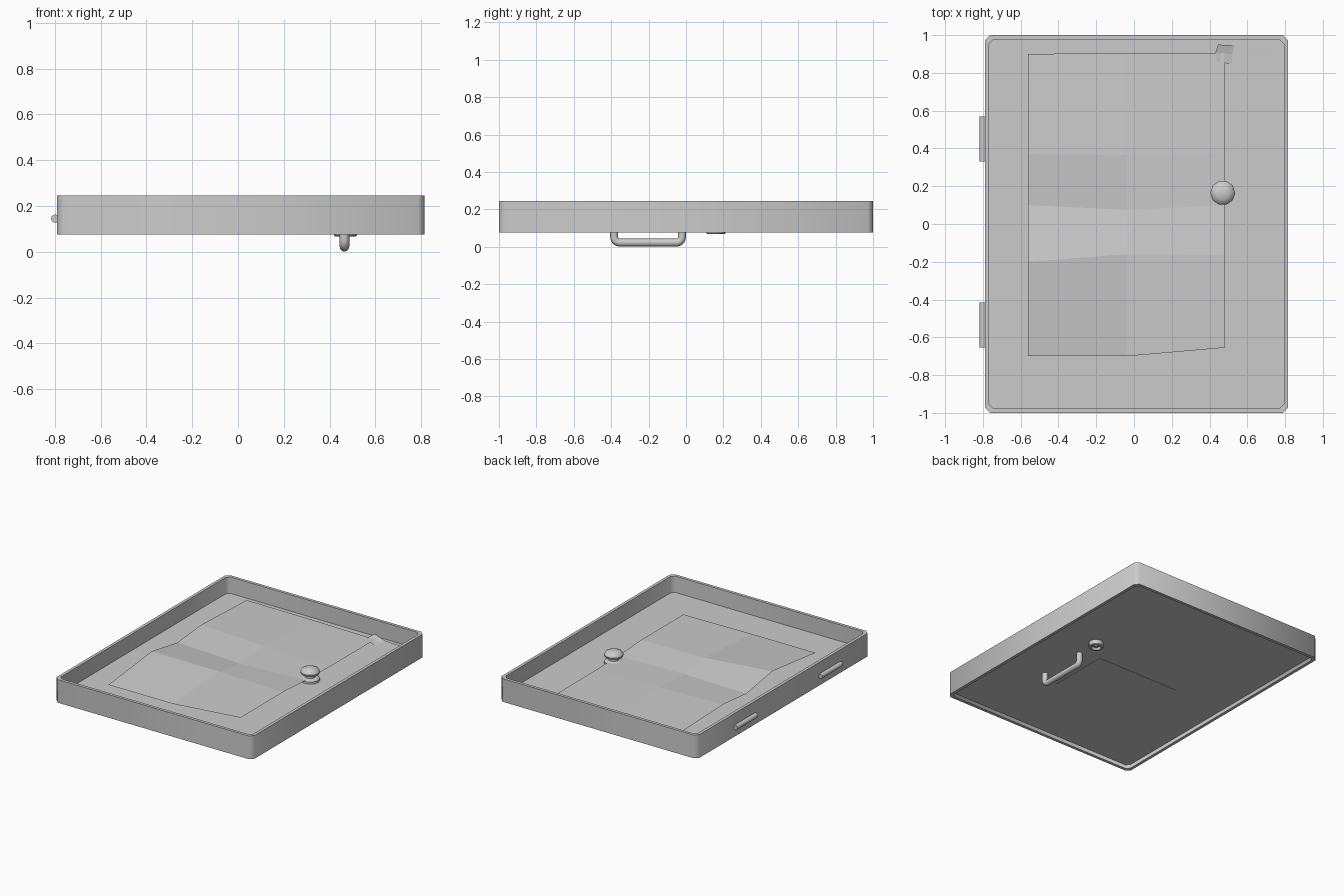
import bpy, bmesh, math

if "Cube" in bpy.data.objects:
    bpy.data.objects.remove(bpy.data.objects["Cube"])


def finish(name, bm, smooth=None, recalc=True):
    if recalc:
        bmesh.ops.recalc_face_normals(bm, faces=bm.faces)
    me = bpy.data.meshes.new(name)
    bm.to_mesh(me)
    bm.free()
    ob = bpy.data.objects.new(name, me)
    bpy.context.collection.objects.link(ob)
    if smooth:
        bpy.ops.object.select_all(action='DESELECT')
        ob.select_set(True)
        bpy.context.view_layer.objects.active = ob
        bpy.ops.object.shade_smooth_by_angle(angle=math.radians(smooth))
    return ob


def chamfered(x0, x1, y0, y1, c):
    return [(x0 + c, y0), (x1 - c, y0), (x1, y0 + c), (x1, y1 - c),
            (x1 - c, y1), (x0 + c, y1), (x0, y1 - c), (x0, y0 + c)]


def loft(name, rings, cyclic=False, caps=False, smooth=None):
    """Bridge successive rings of points with quads."""
    bm = bmesh.new()
    vs = [[bm.verts.new(p) for p in r] for r in rings]
    n = len(rings[0])
    pairs = list(zip(vs, vs[1:])) + ([(vs[-1], vs[0])] if cyclic else [])
    for a, b in pairs:
        for i in range(n):
            j = (i + 1) % n
            bm.faces.new((a[i], a[j], b[j], b[i]))
    if caps:
        bm.faces.new(vs[0][::-1])
        bm.faces.new(vs[-1])
    return finish(name, bm, smooth)


def lathe(name, profile, cx, cy, sides, smooth=40):
    rings = [[(cx + r * math.cos(2 * math.pi * i / sides),
               cy + r * math.sin(2 * math.pi * i / sides), z)
              for i in range(sides)] for r, z in profile]
    return loft(name, rings, caps=True, smooth=smooth)


def sheet(name, rows):
    """Open folded sheet from a grid of points."""
    bm = bmesh.new()
    g = [[bm.verts.new(p) for p in r] for r in rows]
    for a, b in zip(g, g[1:]):
        for i in range(len(a) - 1):
            bm.faces.new((a[i], a[i + 1], b[i + 1], b[i]))
    return finish(name, bm, recalc=False)


# Door frame: chamfered hollow rim
OUT = chamfered(-0.79, 0.815, -1, 1, 0.028)
INN = chamfered(-0.768, 0.793, -0.978, 0.978, 0.024)
at = lambda ring, z: [(x, y, z) for x, y in ring]
loft("door_frame", [at(OUT, 0.075), at(OUT, 0.245), at(INN, 0.245), at(INN, 0.075)],
     cyclic=True, smooth=60)

# Door panel, set up from the lower edge of the frame
PAN = chamfered(-0.769, 0.794, -0.979, 0.979, 0.024)
loft("door_panel", [at(PAN, 0.103), at(PAN, 0.125)], caps=True)

# Folded paper lying inside the door
sheet("folded_paper", [
    [(-0.56, -0.70, 0.145), (-0.04, -0.70, 0.145), (0.48, -0.655, 0.165)],
    [(-0.56, -0.20, 0.20), (-0.04, -0.16, 0.175), (0.48, -0.165, 0.165)],
    [(-0.56, 0.10, 0.15), (-0.04, 0.075, 0.145), (0.48, 0.10, 0.15)],
    [(-0.56, 0.37, 0.175), (-0.04, 0.365, 0.16), (0.48, 0.37, 0.145)],
    [(-0.56, 0.90, 0.155), (-0.04, 0.905, 0.15), (0.48, 0.905, 0.143)]])

# Tape strip at the paper corner
sheet("tape_strip", [
    [(0.44, 0.86, 0.147), (0.52, 0.845, 0.129), (0.745, 0.85, 0.128)],
    [(0.43, 0.905, 0.15), (0.52, 0.90, 0.13), (0.745, 0.90, 0.128)],
    [(0.445, 0.95, 0.158), (0.53, 0.945, 0.131), (0.745, 0.945, 0.128)]])

# Thin label plate on the outer face
LAB = [(-0.355, -0.45), (0.32, -0.45), (0.32, 0.02), (-0.355, 0.02)]
loft("label_plate", [at(LAB, 0.101), at(LAB, 0.104)], caps=True)

# Inner knob: flange, neck and dome
lathe("inner_knob", [(0.066, 0.12), (0.066, 0.14), (0.055, 0.15), (0.036, 0.152),
                     (0.036, 0.172), (0.062, 0.176), (0.066, 0.19), (0.058, 0.206),
                     (0.035, 0.217), (0.01, 0.221)], 0.47, 0.165, 10)

# Outer lock: flange with a sunken centre and raised key plug
lathe("lock_ring", [(0.05, 0.104), (0.05, 0.072), (0.045, 0.067), (0.034, 0.067),
                    (0.028, 0.084), (0.016, 0.084), (0.014, 0.073)], 0.47, 0.16, 20)

# Pull handle: bent round bar swept along a rounded U
R, BEND, Z0, YA, YB = 0.021, 0.03, 0.022, -0.384, -0.021
path = [(YA, 0.106, -math.pi / 2)]
for cy, start in ((YA + BEND, math.pi), (YB - BEND, 1.5 * math.pi)):
    for k in range(6):
        a = start + k * math.pi / 10
        path.append((cy + BEND * math.cos(a), Z0 + BEND + BEND * math.sin(a), a + math.pi / 2))
path.append((YB, 0.106, math.pi / 2))
rings = []
for y, z, a in path:
    rings.append([(0.465 + R * math.cos(t), y - R * math.sin(t) * math.sin(a),
                   z + R * math.sin(t) * math.cos(a))
                  for t in [2 * math.pi * i / 12 for i in range(12)]])
loft("pull_handle", rings, caps=True, smooth=40)

# Hinge barrels
for tag, y0, y1 in (("upper", 0.33, 0.57), ("lower", -0.655, -0.415)):
    rings = [[(-0.799 + 0.018 * math.cos(t), y, 0.145 + 0.018 * math.sin(t))
              for t in [2 * math.pi * i / 12 for i in range(12)]] for y in (y0, y1)]
    loft("hinge_" + tag, rings, caps=True, smooth=40)
